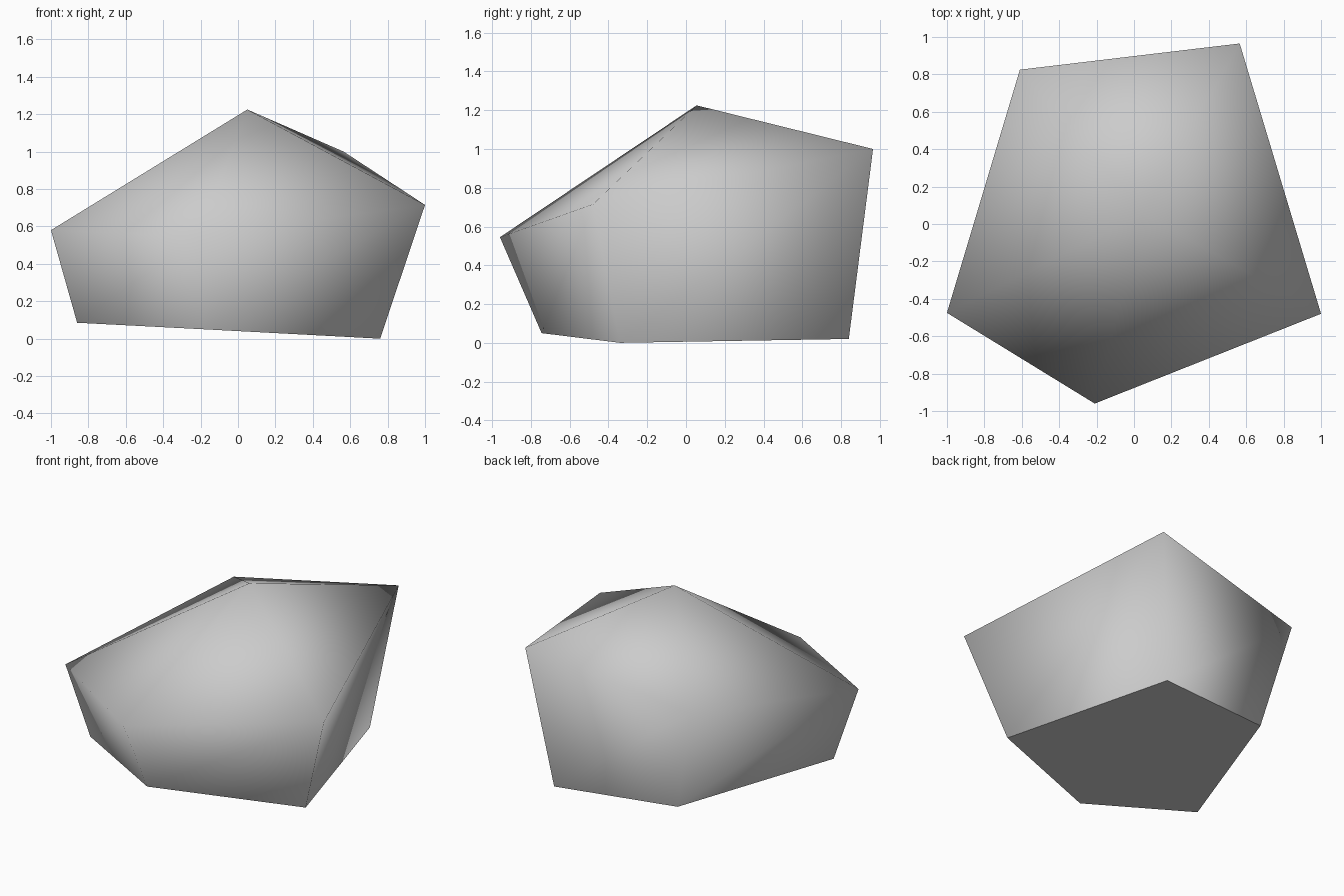
import bpy
import bmesh

cube = bpy.data.objects.get("Cube")
if cube:
    bpy.data.objects.remove(cube, do_unlink=True)

# Stone colour
stone = bpy.data.materials.new("stone_grey")
stone.use_nodes = True
colour = (0.6, 0.6, 0.6, 1)
stone.diffuse_color = colour
stone.node_tree.nodes["Principled BSDF"].inputs["Base Color"].default_value = colour

# Five-sided boulder: flat foot, wide shoulder and one peak
foot = [(-.86, -.40, .085), (-.18, -.745, .05), (.76, -.34, 0),
        (.43, .84, .02), (-.44, .72, .065)]
shoulder = [(-1, -.475, .58), (-.21, -.96, .545), (1, -.48, .715),
            (.565, .965, 1), (-.61, .825, .8)]
peak = (.05, .055, 1.225)

bm = bmesh.new()
low = [bm.verts.new(p) for p in foot]
mid = [bm.verts.new(p) for p in shoulder]
top = bm.verts.new(peak)
base = bm.faces.new(low[::-1])
for i in range(5):
    j = (i + 1) % 5
    bm.faces.new((low[i], low[j], mid[j], mid[i]))
    bm.faces.new((mid[i], mid[j], top))

# Smooth all over, with a crisp edge round the flat foot
for face in bm.faces:
    face.smooth = True
for edge in base.edges:
    edge.smooth = False
bmesh.ops.recalc_face_normals(bm, faces=bm.faces)

mesh = bpy.data.meshes.new("boulder")
bm.to_mesh(mesh)
bm.free()
mesh.materials.append(stone)
boulder = bpy.data.objects.new("boulder", mesh)
bpy.context.collection.objects.link(boulder)
